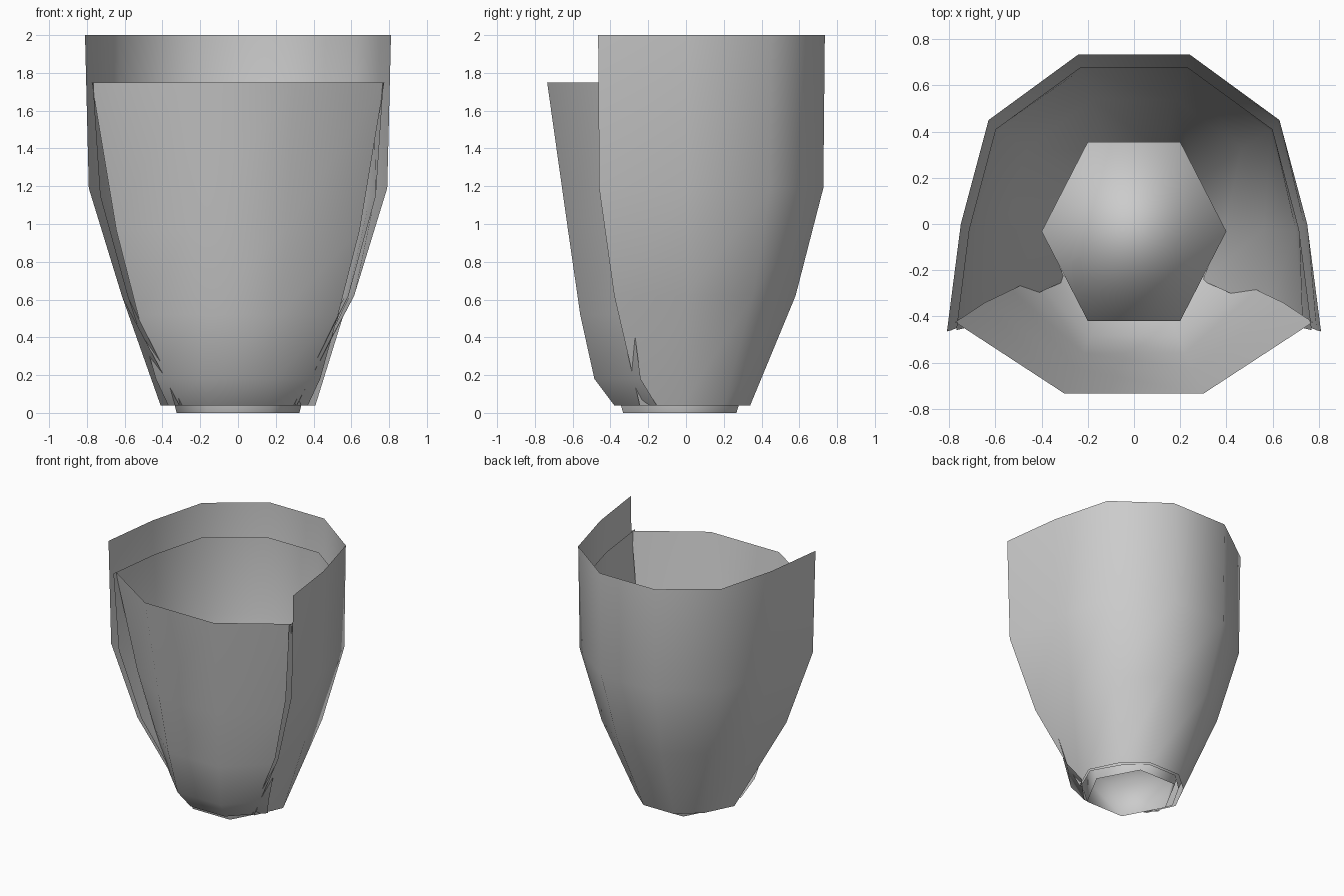
import bpy

if "Cube" in bpy.data.objects:
    bpy.data.objects.remove(bpy.data.objects["Cube"])


def make_mesh(name, verts, faces):
    mesh = bpy.data.meshes.new(name)
    mesh.from_pydata(verts, [], faces)
    mesh.polygons.foreach_set("use_smooth", [True] * len(faces))
    mesh.update()
    obj = bpy.data.objects.new(name, mesh)
    bpy.context.collection.objects.link(obj)
    return obj


def mirrored(half):
    """Complete an open section from its right half."""
    return half + [(-x, y) for x, y in reversed(half)]


def loft(name, rows, closed=False, top_cap=False):
    """Skin a stack of (z, points) sections."""
    n = len(rows[0][1])
    verts = [(x, y, z) for z, pts in rows for x, y in pts]
    faces = []
    for r in range(len(rows) - 1):
        for i in range(n if closed else n - 1):
            j = (i + 1) % n
            faces.append((r * n + i, r * n + j, (r + 1) * n + j, (r + 1) * n + i))
    if top_cap:
        faces.append(tuple(range((len(rows) - 1) * n, len(rows) * n)))
    return make_mesh(name, verts, faces)


# Tall back shell: open U section whose front edges curl in at the foot
back_levels = [
    (0.04, [(0.31, -0.245), (0.41, -0.02), (0.30, 0.20), (0.135, 0.34)]),
    (0.62, [(0.615, -0.38), (0.59, 0.0), (0.49, 0.355), (0.19, 0.58)]),
    (1.19, [(0.79, -0.46), (0.735, 0.0), (0.62, 0.445), (0.235, 0.727)]),
    (2.00, [(0.81, -0.465), (0.75, 0.0), (0.63, 0.45), (0.24, 0.735)]),
]
loft("back_shell", [(z, mirrored(half)) for z, half in back_levels])

# Shorter inner lining of the back shell
lining_levels = [
    (0.04, [(0.295, -0.245), (0.39, -0.03), (0.27, 0.18), (0.125, 0.315)]),
    (0.62, [(0.585, -0.375), (0.565, -0.02), (0.465, 0.325), (0.18, 0.54)]),
    (1.15, [(0.73, -0.45), (0.70, -0.025), (0.59, 0.405), (0.225, 0.67)]),
    (1.75, [(0.77, -0.46), (0.715, -0.025), (0.60, 0.41), (0.23, 0.68)]),
]
loft("back_lining", [(z, mirrored(half)) for z, half in lining_levels])

# Front shell: four-point section (side edge, front corner) at each height
front_levels = [
    (0.04, (0.37, -0.155), (0.15, -0.38)),
    (0.18, (0.435, -0.24), (0.19, -0.485)),
    (0.52, (0.53, -0.285), (0.22, -0.56)),
    (0.97, (0.645, -0.34), (0.255, -0.625)),
    (1.75, (0.775, -0.425), (0.30, -0.735)),
]
loft("front_shell", [(z, mirrored([edge, corner])[::-1])
                     for z, edge, corner in front_levels])


# Tapered hexagonal base plug, open underneath
def hexagon(r, h, cy):
    return [(r, cy), (r / 2, cy + h), (-r / 2, cy + h),
            (-r, cy), (-r / 2, cy - h), (r / 2, cy - h)]


loft("base_plug", [(0.0, hexagon(0.325, 0.30, -0.033)),
                   (0.30, hexagon(0.40, 0.388, -0.032))], closed=True, top_cap=True)
